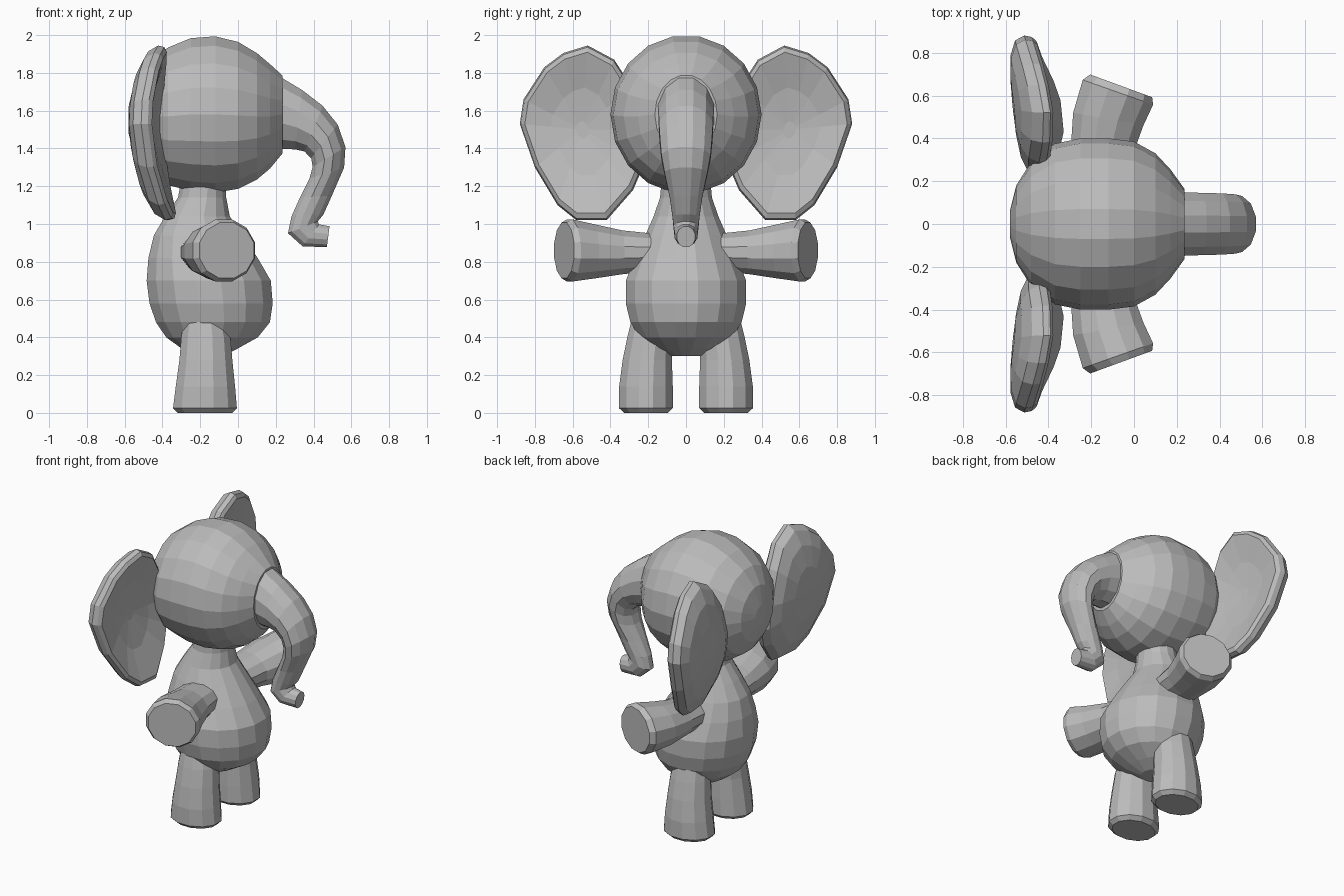
import bpy, bmesh, math
from mathutils import Vector

cube = bpy.data.objects.get("Cube")
if cube:
    bpy.data.objects.remove(cube, do_unlink=True)

GREY = (0.5, 0.5, 0.5, 1)
skin = bpy.data.materials.new("soft grey")
skin.use_nodes = True
skin.diffuse_color = GREY
skin.node_tree.nodes["Principled BSDF"].inputs["Base Color"].default_value = GREY


def finish(bm, name, side=1):
    """Mirror across the middle if asked, then make a flat shaded object."""
    for v in bm.verts:
        v.co.y *= side
    bmesh.ops.recalc_face_normals(bm, faces=bm.faces)
    mesh = bpy.data.meshes.new(name)
    bm.to_mesh(mesh)
    bm.free()
    mesh.materials.append(skin)
    obj = bpy.data.objects.new(name, mesh)
    bpy.context.collection.objects.link(obj)
    return obj


def skin_loops(loops, name, side=1):
    """Bridge closed loops of points and cap both ends."""
    bm = bmesh.new()
    rows = [[bm.verts.new(p) for p in loop] for loop in loops]
    n = len(rows[0])
    for a, b in zip(rows, rows[1:]):
        for i in range(n):
            j = (i + 1) % n
            bm.faces.new((a[i], a[j], b[j], b[i]))
    bm.faces.new(rows[0])
    bm.faces.new(rows[-1])
    return finish(bm, name, side)


def ellipse(center, u, v, sides):
    c, u, v = Vector(center), Vector(u), Vector(v)
    return [c + u * math.cos(t) + v * math.sin(t)
            for t in (2 * math.pi * (i + .5) / sides for i in range(sides))]


def profile_loft(name, rings, sides, side=1):
    """Each ring: two opposite points (x, z), half width in y, y centre."""
    loops = []
    for x0, z0, x1, z1, w, y in rings:
        center = ((x0 + x1) / 2, y, (z0 + z1) / 2)
        loops.append(ellipse(center, ((x0 - x1) / 2, 0, (z0 - z1) / 2), (0, w, 0), sides))
    return skin_loops(loops, name, side)


# Head: upright rings from back to front (x, top, bottom, half width)
head = [(-.58, 1.62, 1.48, .06), (-.55, 1.75, 1.37, .18), (-.48, 1.86, 1.27, .29),
        (-.37, 1.94, 1.2, .375), (-.25, 1.99, 1.17, .4), (-.12, 2.0, 1.16, .4),
        (0, 1.97, 1.18, .385), (.1, 1.91, 1.23, .33), (.17, 1.85, 1.29, .255),
        (.235, 1.79, 1.37, .165)]
profile_loft("head", [(x, t, x, b, w, 0) for x, t, b, w in head], 18)

# Trunk: outer and inner edge, curling forward at the tip
profile_loft("trunk", [
    (.2, 1.8, .2, 1.39, .155, 0), (.34, 1.715, .3, 1.39, .15, 0),
    (.45, 1.63, .35, 1.38, .148, 0), (.53, 1.53, .385, 1.345, .143, 0),
    (.572, 1.41, .392, 1.3, .135, 0), (.565, 1.3, .375, 1.24, .118, 0),
    (.5, 1.15, .325, 1.14, .09, 0), (.455, 1.05, .28, 1.04, .075, 0),
    (.425, 1.015, .262, .95, .068, 0), (.43, 1.0, .34, .88, .062, 0),
    (.485, .99, .47, .875, .05, 0)], 12)

# Body with neck: level rings from top to bottom (z, back, front, half width)
body = [(1.25, -.3, -.06, .13), (1.14, -.32, -.06, .14), (1.04, -.39, -.04, .175),
        (.94, -.45, .03, .22), (.82, -.48, .11, .275), (.7, -.49, .18, .325),
        (.58, -.475, .19, .325), (.48, -.44, .175, .3), (.4, -.385, .11, .25),
        (.34, -.3, .0, .18), (.3, -.22, -.08, .08)]
profile_loft("body", [(b, z, f, z, w, 0) for z, b, f, w in body], 16)

# Outline of an ear seen from the front (y, z)
EAR = [(.22, 1.32), (.28, 1.18), (.42, 1.02), (.58, 1.02), (.68, 1.1), (.8, 1.3),
       (.88, 1.53), (.86, 1.66), (.75, 1.83), (.65, 1.905), (.52, 1.945),
       (.38, 1.87), (.29, 1.73), (.22, 1.5)]


def ear_loop(scale, offset):
    """Scaled outline laid on the bowed surface of the ear."""
    points = []
    for y, z in EAR:
        y, z = .55 + (y - .55) * scale, 1.5 + (z - 1.5) * scale
        points.append((-.45 + .35 * (z - 1.55) ** 2 - .1 * (y - .3) + offset, y, z))
    return points


for label, side in (("left", 1), ("right", -1)):
    skin_loops([ear_loop(s, o) for s, o in
                ((.1, .02), (.5, .03), (.92, .05), (.98, .03), (1, -.005),
                 (.93, -.05), (.72, -.078), (.4, -.09), (.1, -.092))],
               label + "_ear", side)

    # Arms reach sideways and slightly forward to a slanted end
    skin_loops([ellipse(c, u, (0, 0, h), 12) for c, u, h in (
        ((-.17, .15, .85), (.14, -.01, 0), .1),
        ((-.15, .34, .85), (.15, -.015, 0), .12),
        ((-.12, .49, .855), (.17, -.03, 0), .148),
        ((-.075, .615, .86), (.17, -.06, 0), .17),
        ((-.06, .645, .86), (.15, -.055, 0), .152))], label + "_arm", side)

    # Legs widen to a flat foot
    profile_loft(label + "_leg", [
        (-.29, .5, -.06, .5, .11, .18), (-.305, .4, -.035, .4, .125, .19),
        (-.315, .28, -.025, .28, .135, .205), (-.335, .14, -.01, .14, .147, .212),
        (-.35, .025, 0, .025, .147, .212), (-.325, 0, -.025, 0, .12, .212)],
        12, side)
